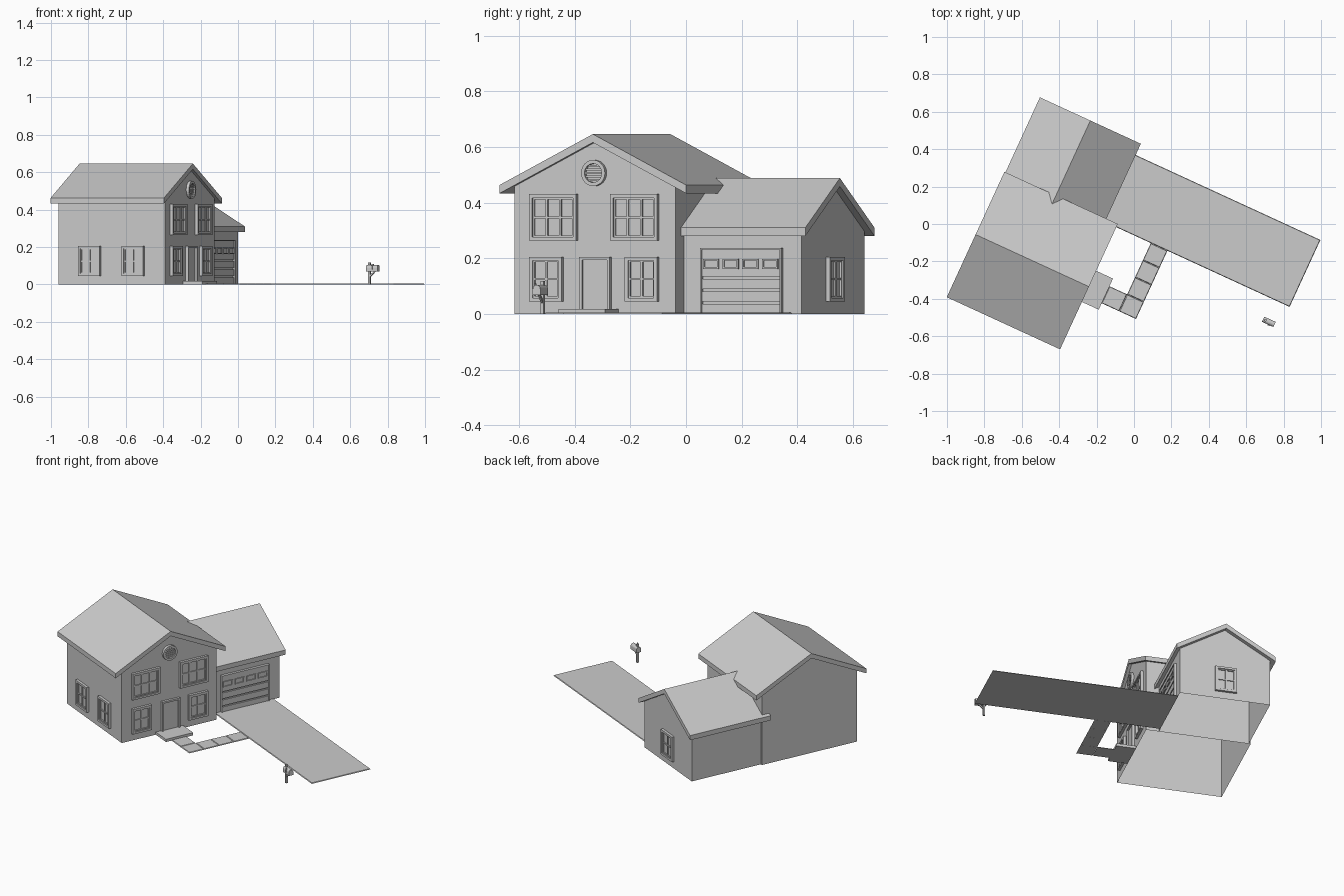
import bpy, bmesh, math
from mathutils import Matrix, Vector

if "Cube" in bpy.data.objects:
    bpy.data.objects.remove(bpy.data.objects["Cube"])

# Everything is laid out square to the house, then turned onto the plot
TURN = Matrix.Rotation(math.radians(-24.7), 4, 'Z')
grey = bpy.data.materials.new("plain_grey")
grey.diffuse_color = (0.6, 0.6, 0.6, 1)
grey.use_nodes = True
grey.node_tree.nodes["Principled BSDF"].inputs["Base Color"].default_value = grey.diffuse_color


def finish(name, bm, drop=None):
    """Tidy normals, remove faces whose normal meets the drop rule, make the object."""
    bmesh.ops.recalc_face_normals(bm, faces=bm.faces)
    if drop:
        bm.normal_update()
        bmesh.ops.delete(bm, geom=[f for f in bm.faces if drop(f.normal)], context='FACES')
    me = bpy.data.meshes.new(name)
    bm.transform(TURN)
    bm.to_mesh(me)
    bm.free()
    me.materials.append(grey)
    ob = bpy.data.objects.new(name, me)
    bpy.context.scene.collection.objects.link(ob)
    return ob


def wall_frame(along, out, origin):
    """Matrix taking (along wall, out of wall, up) to house space."""
    m = Matrix((along, out, (0, 0, 1))).transposed().to_4x4()
    m.translation = Vector(origin)
    return m


def box(bm, a, b, c, frame=Matrix()):
    s = Matrix.Diagonal((a[1] - a[0], b[1] - b[0], c[1] - c[0], 1))
    t = Matrix.Translation((sum(a) / 2, sum(b) / 2, sum(c) / 2))
    return bmesh.ops.create_cube(bm, size=1, matrix=frame @ t @ s)["verts"]


def slab(bm, a, b, h, taper=0.003):
    """Thin paving slab whose top is slightly smaller than its base."""
    for v in box(bm, a, b, (0, h)):
        if v.co.z > h / 2:
            v.co.x += taper if v.co.x < sum(a) / 2 else -taper
            v.co.y += taper if v.co.y < sum(b) / 2 else -taper


def block(name, a, b, c, frame=Matrix()):
    bm = bmesh.new()
    box(bm, a, b, c, frame)
    return finish(name, bm)


def prism(name, profile, b0, b1, frame=Matrix(), drop=None):
    """Extrude an (along, up) profile from b0 to b1."""
    bm = bmesh.new()
    face = bm.faces.new([bm.verts.new((p[0], b0, p[1])) for p in profile])
    ext = bmesh.ops.extrude_face_region(bm, geom=[face])
    moved = [g for g in ext["geom"] if isinstance(g, bmesh.types.BMVert)]
    bmesh.ops.translate(bm, vec=(0, b1 - b0, 0), verts=moved)
    bm.transform(frame)
    return finish(name, bm, drop)


def border(bm, a, c, w, depth, F):
    """Four bars round a rectangle."""
    for s in ((a[0], a[0] + w), (a[1] - w, a[1])):
        box(bm, s, (0, depth), c, F)
    for s in ((c[0], c[0] + w), (c[1] - w, c[1])):
        box(bm, (a[0] + w, a[1] - w), (0, depth), s, F)


def window(name, F, mid, width, z0, z1, cols=2, rows=2):
    bm = bmesh.new()
    a = (mid - width / 2, mid + width / 2)
    border(bm, a, (z0, z1), 0.013, 0.016, F)
    a, c = (a[0] + 0.013, a[1] - 0.013), (z0 + 0.013, z1 - 0.013)
    border(bm, a, c, 0.006, 0.010, F)
    box(bm, a, (0, 0.003), c, F)
    for i in range(1, cols):
        p = a[0] + (a[1] - a[0]) * i / cols
        box(bm, (p - 0.004, p + 0.004), (0, 0.009), c, F)
    for i in range(1, rows):
        p = c[0] + (c[1] - c[0]) * i / rows
        box(bm, a, (0, 0.009), (p - 0.004, p + 0.004), F)
    finish(name, bm)


def gabled(name, frame, half, roof_half, ridge, eave, walls, roof, drop):
    """Hollow gable-ended walls with a chevron roof slab, ridge along 'out'."""
    slope, t = (ridge - eave) / roof_half, 0.03
    shoulder = ridge - t - slope * half
    prism(name + "_walls", [(-half, 0), (half, 0), (half, shoulder), (0, ridge - t),
                            (-half, shoulder)], *walls, frame, drop)
    prism(name + "_roof", [(-roof_half, eave - t), (0, ridge - t), (roof_half, eave - t),
                           (roof_half, eave), (0, ridge), (-roof_half, eave)], *roof, frame)


# House and garage shells, open underneath; the garage shares the house wall
MID = -0.405
gabled("house", wall_frame((0, 1, 0), (1, 0, 0), (0, MID, 0)),
       0.318, 0.369, 0.646, 0.463, (-0.724, -0.097), (-0.746, -0.079),
       lambda n: abs(n.z) > 0.1)
gabled("garage", wall_frame((1, 0, 0), (0, 1, 0), (-0.443, 0, 0)),
       0.27, 0.297, 0.488, 0.31, (-0.087, 0.378), (-0.135, 0.405),
       lambda n: abs(n.z) > 0.1 or n.y < -0.5)

# Wall planes that carry the details
front = wall_frame((0, 1, 0), (1, 0, 0), (-0.097, MID, 0))
side = wall_frame((1, 0, 0), (0, -1, 0), (0, -0.723, 0))
gable = wall_frame((1, 0, 0), (0, 1, 0), (0, 0.378, 0))
bay = wall_frame((0, 1, 0), (1, 0, 0), (-0.173, 0, 0))

# Windows
for s, tag in ((-1, "left"), (1, "right")):
    window("upper_window_" + tag, front, s * 0.16, 0.187, 0.263, 0.43, cols=3)
    window("lower_window_" + tag, front, s * 0.189, 0.128, 0.045, 0.205)
for i, u in enumerate((-0.539, -0.283)):
    window("side_window_%d" % i, side, u, 0.128, 0.045, 0.205)
window("garage_window", gable, -0.447, 0.13, 0.045, 0.205)

# Front door in its frame
bm = bmesh.new()
d0, d1 = -0.055, 0.066
for s in ((d0, d0 + 0.011), (d1 - 0.011, d1)):
    box(bm, s, (0, 0.016), (0.018, 0.205), front)
box(bm, (d0 + 0.011, d1 - 0.011), (0, 0.016), (0.194, 0.205), front)
finish("door_frame", bm)
block("front_door", (d0 + 0.011, d1 - 0.011), (0, 0.006), (0.018, 0.194), front)

# Round louvred vent in the front gable
bm = bmesh.new()
N, VZ = 24, 0.506
rings = []
for r, b in ((0.047, 0), (0.047, 0.016), (0.034, 0.016), (0.034, 0)):
    rings.append([bm.verts.new((r * math.cos(2 * math.pi * k / N), b,
                                VZ + r * math.sin(2 * math.pi * k / N))) for k in range(N)])
for j in range(4):
    p, q = rings[j], rings[(j + 1) % 4]
    for k in range(N):
        bm.faces.new((p[k], p[(k + 1) % N], q[(k + 1) % N], q[k]))
bm.transform(front)
for i in range(-2, 3):
    h = i * 0.0125
    chord = math.sqrt(0.035 ** 2 - h ** 2)
    box(bm, (-chord, chord), (0, 0.010), (VZ + h - 0.004, VZ + h + 0.004), front)
finish("gable_vent", bm)

# Sectional garage door with a row of four lights
D0, D1 = -0.016, 0.304
bm = bmesh.new()
box(bm, (D0, D1), (0, 0.004), (0, 0.237), bay)
for lo, hi in ((0.004, 0.036), (0.044, 0.081), (0.089, 0.126), (0.134, 0.231)):
    box(bm, (D0 + 0.006, D1 - 0.006), (0, 0.012), (lo, hi), bay)
for s in ((D0, D0 + 0.006), (D1 - 0.006, D1)):
    box(bm, s, (0, 0.017), (0, 0.237), bay)
box(bm, (D0 + 0.006, D1 - 0.006), (0, 0.017), (0.231, 0.237), bay)
finish("garage_door", bm)
bm = bmesh.new()
for i in range(4):
    m = D0 + 0.042 + i * 0.078
    border(bm, (m - 0.031, m + 0.031), (0.162, 0.198), 0.006, 0.018, bay)
finish("garage_door_lights", bm)

# Driveway, doorstep and path slabs
bm = bmesh.new()
slab(bm, (-0.173, 0.941), (-0.055, 0.339), 0.005)
finish("driveway", bm)
block("doorstep", (-0.097, 0.02), (-0.495, -0.312), (0, 0.017))
bm = bmesh.new()
for i in range(4):
    v = -0.457 + i * 0.1005
    slab(bm, (0.124, 0.222), (v, v + 0.1), 0.005)
slab(bm, (0.02, 0.123), (-0.457, -0.357), 0.005)
finish("path_slabs", bm)

# Mailbox: post, brace, round-topped box and flag
PV = -0.174
block("mailbox_post", (0.847, 0.859), (PV - 0.006, PV + 0.006), (0, 0.118))
prism("mailbox_brace", [(0.859, 0.04), (0.889, 0.068), (0.879, 0.068), (0.859, 0.052)],
      PV - 0.004, PV + 0.004)
arch = [(-0.015, 0.068), (0.015, 0.068)]
arch += [(0.015 * math.cos(math.pi * k / 8), 0.089 + 0.015 * math.sin(math.pi * k / 8))
         for k in range(9)]
prism("mailbox_box", arch, 0.84, 0.907, wall_frame((0, 1, 0), (1, 0, 0), (0, PV, 0)))
prism("mailbox_flag", [(0.874, 0.08), (0.878, 0.08), (0.878, 0.1), (0.886, 0.1),
                       (0.886, 0.11), (0.874, 0.11)], PV - 0.019, PV - 0.015)
